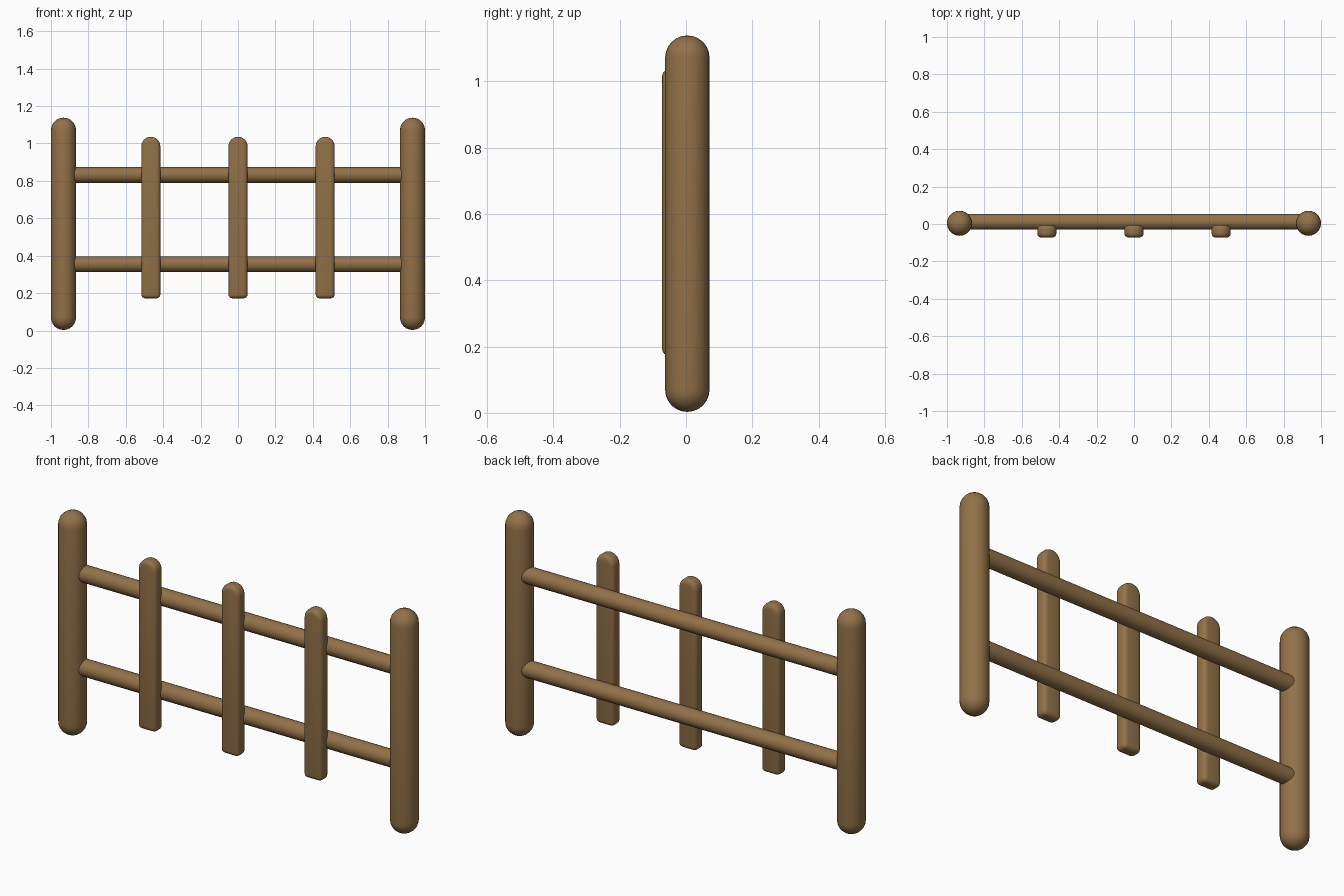
import bpy, bmesh
from math import sin, cos, pi, radians
from mathutils import Matrix, Vector

cube = bpy.data.objects.get("Cube")
if cube:
    bpy.data.objects.remove(cube, do_unlink=True)

wood = bpy.data.materials.new("brown wood")
wood.use_nodes = True
colour = (0.29, 0.168, 0.065, 1)
wood.diffuse_color = colour
wood.node_tree.nodes["Principled BSDF"].inputs["Base Color"].default_value = colour


def finish(name, bm, location):
    """Turn a bmesh into a smooth wooden object."""
    bmesh.ops.recalc_face_normals(bm, faces=bm.faces)
    mesh = bpy.data.meshes.new(name)
    bm.to_mesh(mesh)
    bm.free()
    mesh.materials.append(wood)
    obj = bpy.data.objects.new(name, mesh)
    obj.location = location
    bpy.context.collection.objects.link(obj)
    bpy.ops.object.select_all(action="DESELECT")
    obj.select_set(True)
    bpy.context.view_layer.objects.active = obj
    return obj


def smooth():
    bpy.ops.object.shade_smooth_by_angle(angle=radians(40))


# Round-ended post: a sphere split at its equator and pulled apart
def post(name, x, radius=0.067, height=1.135):
    bm = bmesh.new()
    bmesh.ops.create_uvsphere(bm, u_segments=24, v_segments=12, radius=radius)
    equator = [e for e in bm.edges if all(abs(v.co.z) < 1e-5 for v in e.verts)]
    bmesh.ops.split_edges(bm, edges=equator)
    for f in bm.faces:
        side = 1 if f.calc_center_median().z > 0 else -1
        for v in f.verts:
            v.tag = side > 0
    for v in bm.verts:
        v.co.z += (height / 2 - radius) * (1 if v.tag else -1)
    rims = [e for e in bm.edges if e.is_boundary]
    bmesh.ops.bridge_loops(bm, edges=rims)
    finish(name, bm, (x, 0.004, height / 2 + 0.003))
    smooth()


# Horizontal round rail, its ends buried in the posts
def rail(name, z, radius=0.042):
    bm = bmesh.new()
    bmesh.ops.create_cone(bm, cap_ends=True, segments=24, radius1=radius,
                          radius2=radius, depth=1.84,
                          matrix=Matrix.Rotation(pi / 2, 4, "Y"))
    finish(name, bm, (0, 0.012, z))
    smooth()


# Flat picket with an arched top and softened edges
def picket(name, x, half=0.051, bottom=0.172, top=1.036, depth=0.066):
    bm = bmesh.new()
    steps = 12
    outline = [(-half, bottom), (half, bottom)]
    outline += [(half * cos(pi * i / steps), top - half + half * sin(pi * i / steps))
                for i in range(steps + 1)]
    face = bm.faces.new([bm.verts.new((px, 0, pz)) for px, pz in outline])
    out = bmesh.ops.extrude_face_region(bm, geom=[face])
    moved = [g for g in out["geom"] if isinstance(g, bmesh.types.BMVert)]
    bmesh.ops.translate(bm, verts=moved, vec=Vector((0, depth, 0)))
    obj = finish(name, bm, (x, -0.072, 0))
    bevel = obj.modifiers.new("soft edges", "BEVEL")
    bevel.width = 0.021
    bevel.segments = 4
    bevel.limit_method = "ANGLE"
    bevel.angle_limit = radians(30)
    bpy.ops.object.modifier_apply(modifier=bevel.name)
    smooth()


post("left_post", 0.933)
post("right_post", -0.933)
rail("upper_rail", 0.832)
rail("lower_rail", 0.355)
for name, x in (("right", -0.466), ("middle", 0), ("left", 0.466)):
    picket(name + "_picket", x)
